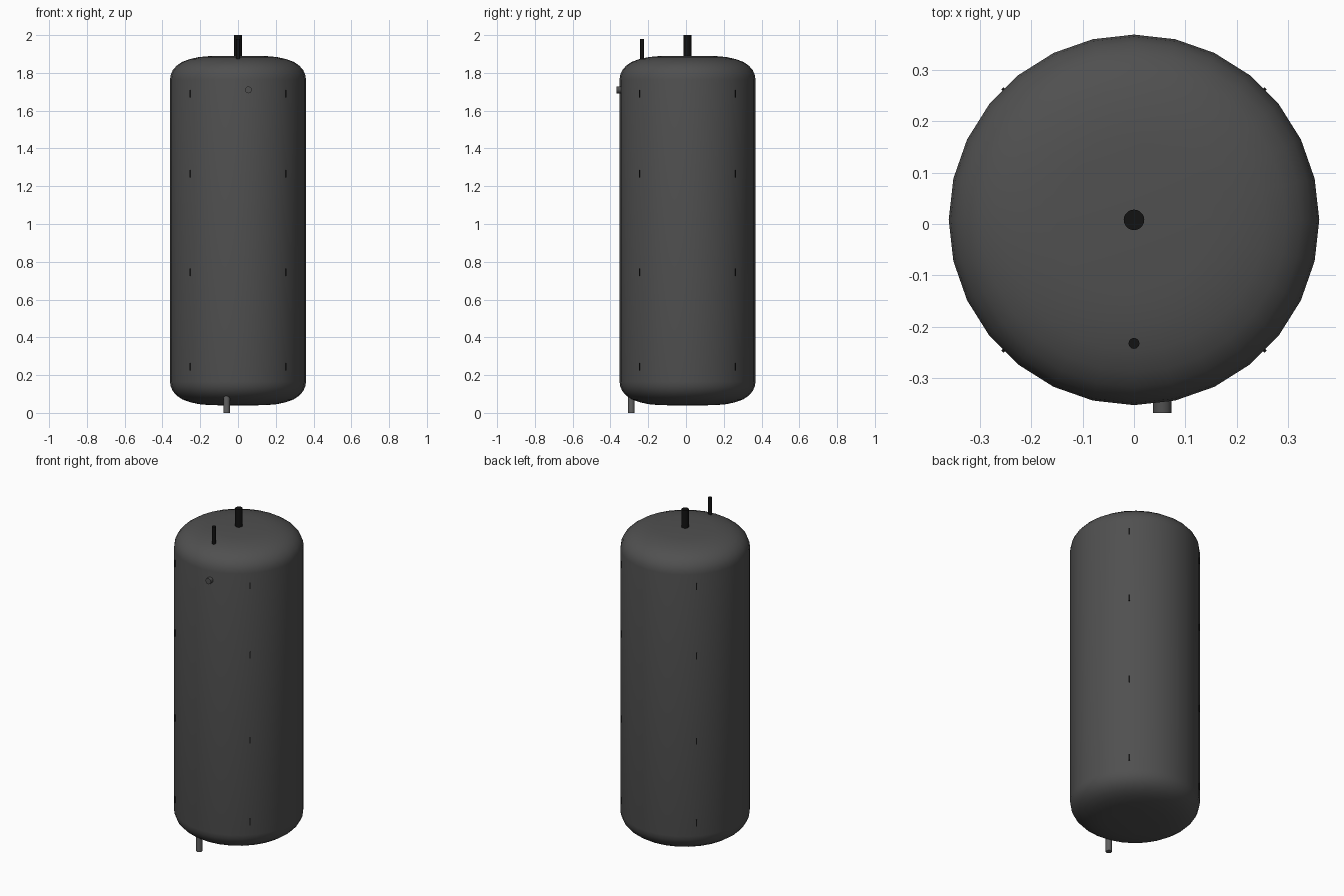
import bpy, bmesh, math
from mathutils import Vector, Matrix

if "Cube" in bpy.data.objects:
    bpy.data.objects.remove(bpy.data.objects["Cube"])

CY = 0.008   # tank axis sits slightly behind the origin
SIDES = 28


def material(name, v):
    m = bpy.data.materials.new(name)
    m.diffuse_color = (v, v, v, 1)
    m.use_nodes = True
    m.node_tree.nodes["Principled BSDF"].inputs["Base Color"].default_value = m.diffuse_color
    return m


dark = material("dark_grey", 0.08)
black = material("black", 0.006)
grey = material("steel_grey", 0.12)


def finish(ob, name, mat):
    ob.name = name
    ob.data.materials.append(mat)
    bpy.context.view_layer.objects.active = ob
    ob.select_set(True)
    bpy.ops.object.shade_smooth_by_angle(angle=math.radians(40))
    ob.select_set(False)
    return ob


def pipe(name, start, end, radius, mat, verts=20):
    a, b = Vector(start), Vector(end)
    bpy.ops.mesh.primitive_cylinder_add(vertices=verts, radius=radius,
                                        depth=(b - a).length, location=(a + b) / 2)
    ob = bpy.context.object
    ob.rotation_euler = (b - a).to_track_quat('Z', 'Y').to_euler()
    return finish(ob, name, mat)


# Tank body: domed profile spun around the axis
top = [(0.36, 1.765), (0.356, 1.79), (0.345, 1.815), (0.325, 1.838), (0.296, 1.858),
       (0.255, 1.873), (0.205, 1.884), (0.15, 1.889), (0.0, 1.891)]
profile = [(r, 1.93 - z) for r, z in reversed(top)] + top
bm = bmesh.new()
vs = [bm.verts.new((0, -r, z)) for r, z in profile]
edges = [bm.edges.new(p) for p in zip(vs, vs[1:])]
bmesh.ops.spin(bm, geom=vs + edges, axis=(0, 0, 1), cent=(0, 0, 0),
               angle=math.tau, steps=SIDES, use_merge=False)
bmesh.ops.remove_doubles(bm, verts=bm.verts, dist=1e-4)
bmesh.ops.recalc_face_normals(bm, faces=bm.faces)
bmesh.ops.translate(bm, verts=bm.verts, vec=(0, CY, 0))
mesh = bpy.data.meshes.new("tank_body")
bm.to_mesh(mesh)
bm.free()
tank = bpy.data.objects.new("tank_body", mesh)
bpy.context.collection.objects.link(tank)
finish(tank, "tank_body", dark)

# Pipes and ports
pipe("top_outlet_pipe", (0, CY, 1.87), (0, CY, 2.0), 0.02, black)
pipe("top_vent_pipe", (0, -0.232, 1.86), (0, -0.232, 1.98), 0.0105, black)
pipe("front_port", (0.055, -0.30, 1.71), (0.055, -0.367, 1.71), 0.018, dark)
pipe("drain_pipe", (-0.06, -0.289, 0.0), (-0.06, -0.289, 0.12), 0.017, grey)

# Small upright clips in four columns around the shell
for col in range(4):
    ang = math.radians(45 + 90 * col)
    for row, z in enumerate((0.245, 0.745, 1.265, 1.69)):
        r = 0.354
        bpy.ops.mesh.primitive_cube_add(
            size=1, location=(r * math.cos(ang), CY + r * math.sin(ang), z),
            rotation=(0, 0, ang))
        clip = bpy.context.object
        clip.scale = (0.015, 0.006, 0.04)
        finish(clip, f"shell_clip_{col}_{row}", black)
